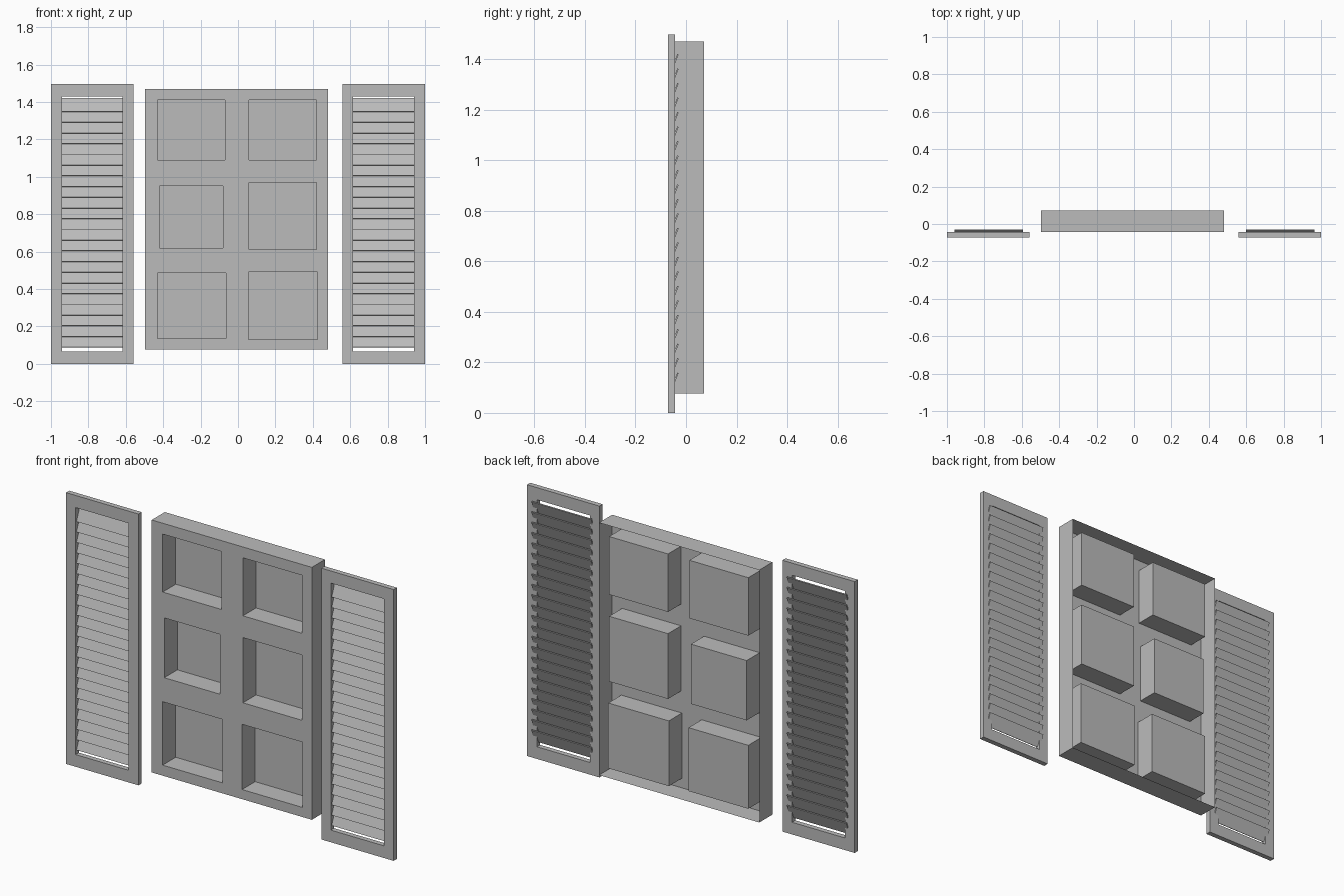
import bpy, bmesh, math
from mathutils import Matrix, Vector

cube = bpy.data.objects.get("Cube")
if cube:
    bpy.data.objects.remove(cube, do_unlink=True)

grey = bpy.data.materials.new("plain_grey")
grey.use_nodes = True
grey.diffuse_color = (0.5, 0.5, 0.5, 1)
grey.node_tree.nodes["Principled BSDF"].inputs["Base Color"].default_value = (0.5, 0.5, 0.5, 1)


def finish(name, bm):
    mesh = bpy.data.meshes.new(name)
    bm.to_mesh(mesh)
    bm.free()
    mesh.materials.append(grey)
    obj = bpy.data.objects.new(name, mesh)
    bpy.context.collection.objects.link(obj)
    return obj


def rect(bm, x0, x1, z0, z1, y):
    """Closed loop of four edges in an upright plane."""
    v = [bm.verts.new((x, y, z)) for x, z in ((x0, z0), (x1, z0), (x1, z1), (x0, z1))]
    return [bm.edges.new((v[i], v[(i + 1) % 4])) for i in range(4)]


def pierced_sheet(outer, holes, y):
    """Flat sheet with rectangular holes; returns the mesh and its loops."""
    bm = bmesh.new()
    loops = [rect(bm, *r, y) for r in [outer] + holes]
    bmesh.ops.triangle_fill(bm, use_beauty=True, use_dissolve=False,
                            edges=[e for loop in loops for e in loop], normal=(0, -1, 0))
    return bm, loops


def face_front(bm, y):
    """Consistent normals with the front sheet facing -y."""
    bmesh.ops.recalc_face_normals(bm, faces=bm.faces)
    bm.normal_update()
    front = next(f for f in bm.faces if all(abs(v.co.y - y) < 1e-4 for v in f.verts))
    if front.normal.y > 0:
        bmesh.ops.reverse_faces(bm, faces=bm.faces)


# Window panel: open-backed shell with six deep pockets
FRONT, BACK = -0.043, 0.071
pockets = [
    (-0.43, -0.07, 1.09, 1.41), (0.06, 0.42, 1.09, 1.41),
    (-0.42, -0.08, 0.62, 0.95), (0.06, 0.42, 0.61, 0.97),
    (-0.43, -0.065, 0.135, 0.485), (0.055, 0.425, 0.13, 0.49),
]
bm, loops = pierced_sheet((-0.497, 0.481, 0.077, 1.47), pockets, FRONT)
for i, loop in enumerate(loops):
    new = bmesh.ops.extrude_edge_only(bm, edges=loop)["geom"]
    bmesh.ops.translate(bm, vec=(0, BACK - FRONT, 0),
                        verts=[g for g in new if isinstance(g, bmesh.types.BMVert)])
    if i:
        bmesh.ops.contextual_create(bm, geom=[g for g in new if isinstance(g, bmesh.types.BMEdge)])
face_front(bm, FRONT)
finish("window_panel", bm)

# Shutters: a solid frame holding a stack of tilted slats
Y0, Y1 = -0.071, -0.043
SLATS, PITCH, TILT = 23, 0.0573, math.radians(22)
for side, cx in (("right", -0.78), ("left", 0.778)):
    bm, _ = pierced_sheet((cx - 0.22, cx + 0.222, 0, 1.497),
                          [(cx - 0.162, cx + 0.162, 0.067, 1.43)], Y0)
    new = bmesh.ops.extrude_face_region(bm, geom=bm.faces[:], use_keep_orig=True)["geom"]
    bmesh.ops.translate(bm, vec=(0, Y1 - Y0, 0),
                        verts=[g for g in new if isinstance(g, bmesh.types.BMVert)])
    face_front(bm, Y0)
    finish(side + "_shutter_frame", bm)

    bm = bmesh.new()
    for i in range(SLATS):
        place = (Matrix.Translation(Vector((cx + 0.004, -0.046, 0.123 + i * PITCH)))
                 @ Matrix.Rotation(-TILT, 4, "X")
                 @ Matrix.Diagonal((0.365, 0.006, 0.076, 1)))
        bmesh.ops.create_cube(bm, size=1, matrix=place)
    finish(side + "_shutter_slats", bm)
